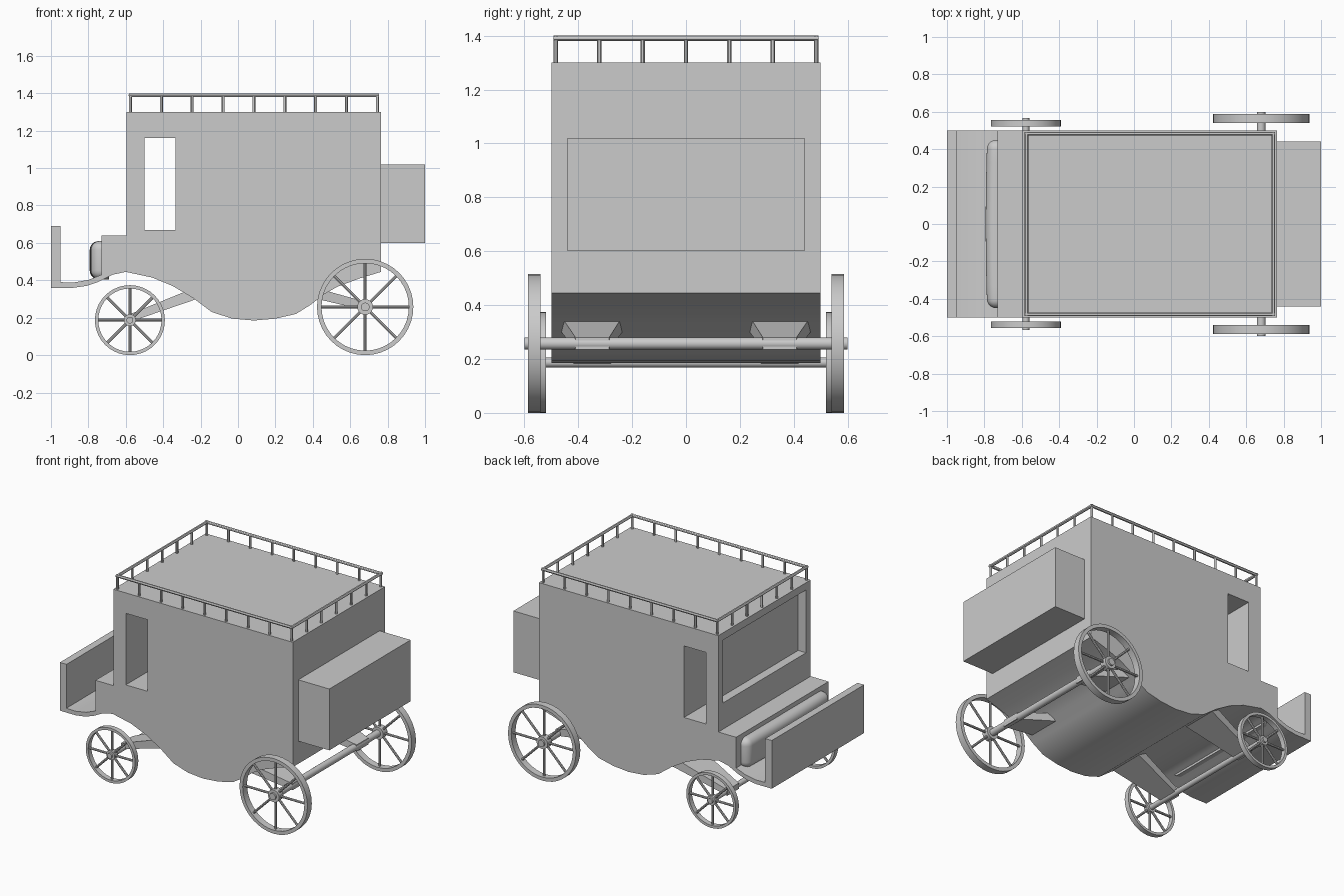
import bpy, bmesh, math
from mathutils import Vector, Matrix

if "Cube" in bpy.data.objects:
    bpy.data.objects.remove(bpy.data.objects["Cube"])


def finish(name, bm, angle=30):
    bmesh.ops.recalc_face_normals(bm, faces=bm.faces[:])
    me = bpy.data.meshes.new(name)
    bm.to_mesh(me)
    bm.free()
    ob = bpy.data.objects.new(name, me)
    bpy.context.collection.objects.link(ob)
    bpy.ops.object.select_all(action='DESELECT')
    ob.select_set(True)
    bpy.context.view_layer.objects.active = ob
    if angle:
        bpy.ops.object.shade_smooth_by_angle(angle=math.radians(angle))
    return ob


def add_box(bm, lo, hi):
    lo, hi = Vector(lo), Vector(hi)
    m = Matrix.Translation((lo + hi) / 2) @ Matrix.Diagonal((*(hi - lo), 1))
    return bmesh.ops.create_cube(bm, size=1, matrix=m)['verts']


def add_rod(bm, a, b, r, seg=12):
    a, b = Vector(a), Vector(b)
    d = b - a
    m = Matrix.Translation((a + b) / 2) @ d.to_track_quat('Z', 'Y').to_matrix().to_4x4()
    bmesh.ops.create_cone(bm, cap_ends=True, segments=seg, radius1=r, radius2=r,
                          depth=d.length, matrix=m)


def box(name, lo, hi):
    bm = bmesh.new()
    add_box(bm, lo, hi)
    return finish(name, bm, 0)


def cut(ob, lo, hi):
    cutter = box("cutter", lo, hi)
    cutter.hide_render = True
    mod = ob.modifiers.new("opening", 'BOOLEAN')
    mod.operation, mod.solver, mod.object = 'DIFFERENCE', 'EXACT', cutter
    bpy.context.view_layer.objects.active = ob
    bpy.ops.object.modifier_apply(modifier=mod.name)
    bpy.data.objects.remove(cutter)


# Coach body: side profile extruded across the width
profile = [(-1, .69), (-.95, .69), (-.95, .39), (-.88, .388), (-.80, .402), (-.73, .43),
           (-.73, .64), (-.595, .64), (-.595, 1.3), (.765, 1.3), (.765, .445),
           (.65, .41), (.53, .365), (.46, .325), (.39, .27), (.31, .22), (.20, .195),
           (.085, .185), (-.03, .195), (-.14, .23), (-.24, .305), (-.35, .37),
           (-.46, .415), (-.60, .445), (-.67, .43), (-.75, .39), (-.81, .37),
           (-.88, .36), (-1, .36)]
bm = bmesh.new()
face = bm.faces.new([bm.verts.new((x, -.5, z)) for x, z in profile])
ext = bmesh.ops.extrude_face_region(bm, geom=[face])['geom']
bmesh.ops.translate(bm, vec=(0, 1, 0), verts=[v for v in ext if isinstance(v, bmesh.types.BMVert)])
body = finish("coach_body", bm, 0)
cut(body, (-.50, -.6, .67), (-.335, .6, 1.16))      # side windows
cut(body, (-.70, -.45, .82), (-.535, .45, 1.25))    # recessed front window
bpy.context.view_layer.objects.active = body
body.select_set(True)
bpy.ops.object.shade_smooth_by_angle(angle=math.radians(30))

# Luggage trunk
box("rear_trunk", (.765, -.44, .60), (1, .44, 1.02))

# Padded cushion on the seat front, bowed toward the footboard
bm = bmesh.new()
add_box(bm, (-.785, -.45, .405), (-.69, .45, .61))
edges = [e for e in bm.edges if min(v.co.x for v in e.verts) < -.7]
bmesh.ops.bevel(bm, geom=edges, offset=.048, segments=6, profile=.5, affect='EDGES')
edges = [e for e in bm.edges if abs(e.verts[0].co.y - e.verts[1].co.y) > .5]
bmesh.ops.subdivide_edges(bm, edges=edges, cuts=10)
for v in bm.verts:
    if v.co.x < -.74:
        v.co.x -= .008 * (1 - (v.co.y / .45) ** 2)
finish("seat_cushion", bm, 40)

# Roof rail with posts
X0, X1, Y, Z = -.575, .745, .483, 1.39
bm = bmesh.new()
for s in (-1, 1):
    add_rod(bm, (X0 - .008, s * Y, Z), (X1 + .008, s * Y, Z), .01)
for x in (X0, X1):
    add_rod(bm, (x, -Y - .008, Z), (x, Y + .008, Z), .01)
finish("roof_rail", bm)
bm = bmesh.new()
for i in range(9):
    for s in (-1, 1):
        x = X0 + (X1 - X0) * i / 8
        add_rod(bm, (x, s * Y, 1.295), (x, s * Y, Z), .008)
for i in range(1, 6):
    for x in (X0, X1):
        y = -Y + 2 * Y * i / 6
        add_rod(bm, (x, y, 1.295), (x, y, Z), .008)
finish("roof_rail_posts", bm)


def wheel(name, x, z, R, rim, y0, y1, hub, axle):
    """Rim ring, eight spokes and hub, turning about the y axis."""
    c, ym = Vector((x, 0, z)), (y0 + y1) / 2
    bm = bmesh.new()
    ring = [bm.verts.new(c + Vector((r, y, 0)))
            for r, y in ((R, y0), (R, y1), (R - rim, y1), (R - rim, y0))]
    loop = [bm.edges.new((ring[i], ring[(i + 1) % 4])) for i in range(4)]
    bmesh.ops.spin(bm, geom=ring + loop, cent=c, axis=(0, 1, 0),
                   angle=2 * math.pi, steps=40, use_merge=True)
    bmesh.ops.remove_doubles(bm, verts=bm.verts[:], dist=1e-5)
    for i in range(8):
        a = i * math.pi / 4
        d = Vector((math.cos(a), 0, math.sin(a)))
        p = c + Vector((0, ym, 0))
        add_rod(bm, p + d * hub * .5, p + d * (R - rim * .5), .008, 8)
    lo, hi = sorted((y0, y1), key=abs)
    s = 1 if ym > 0 else -1
    add_rod(bm, c + Vector((0, lo, 0)), c + Vector((0, hi, 0)), hub, 24)
    add_rod(bm, c + Vector((0, lo, 0)), c + Vector((0, hi + s * .012, 0)), axle, 24)
    finish(name, bm)


# Wheels, axles and the flared struts that tie the axles to the body
sets = [("front", -.578, .187, .187, .018, .52, .555, .032, .018,
         ((-.60, .17, .21), (-.22, .30, .365))),
        ("rear", .68, .2575, .2575, .024, .54, .587, .042, .023,
         ((.70, .235, .28), (.36, .315, .375)))]
for name, x, z, R, rim, y0, y1, hub, axle, strut in sets:
    bm = bmesh.new()
    add_rod(bm, (x, -y0, z), (x, y0, z), axle, 24)
    finish(name + "_axle", bm)
    for s, side in ((-1, "near"), (1, "far")):
        wheel(f"{name}_wheel_{side}", x, z, R, rim, s * y0, s * y1, hub, axle)
        bm = bmesh.new()
        ends = []
        for (sx, zb, zt), (yi, yo) in zip(strut, ((.285, .41), (.225, .475))):
            ends.append([bm.verts.new((sx, s * y, h))
                         for y, h in ((yi, zb), (yo, zb), (yo, zt), (yi, zt))])
        a, b = ends
        bm.faces.new(a)
        bm.faces.new(b)
        for i in range(4):
            j = (i + 1) % 4
            bm.faces.new((a[i], a[j], b[j], b[i]))
        finish(f"{name}_strut_{side}", bm, 0)
